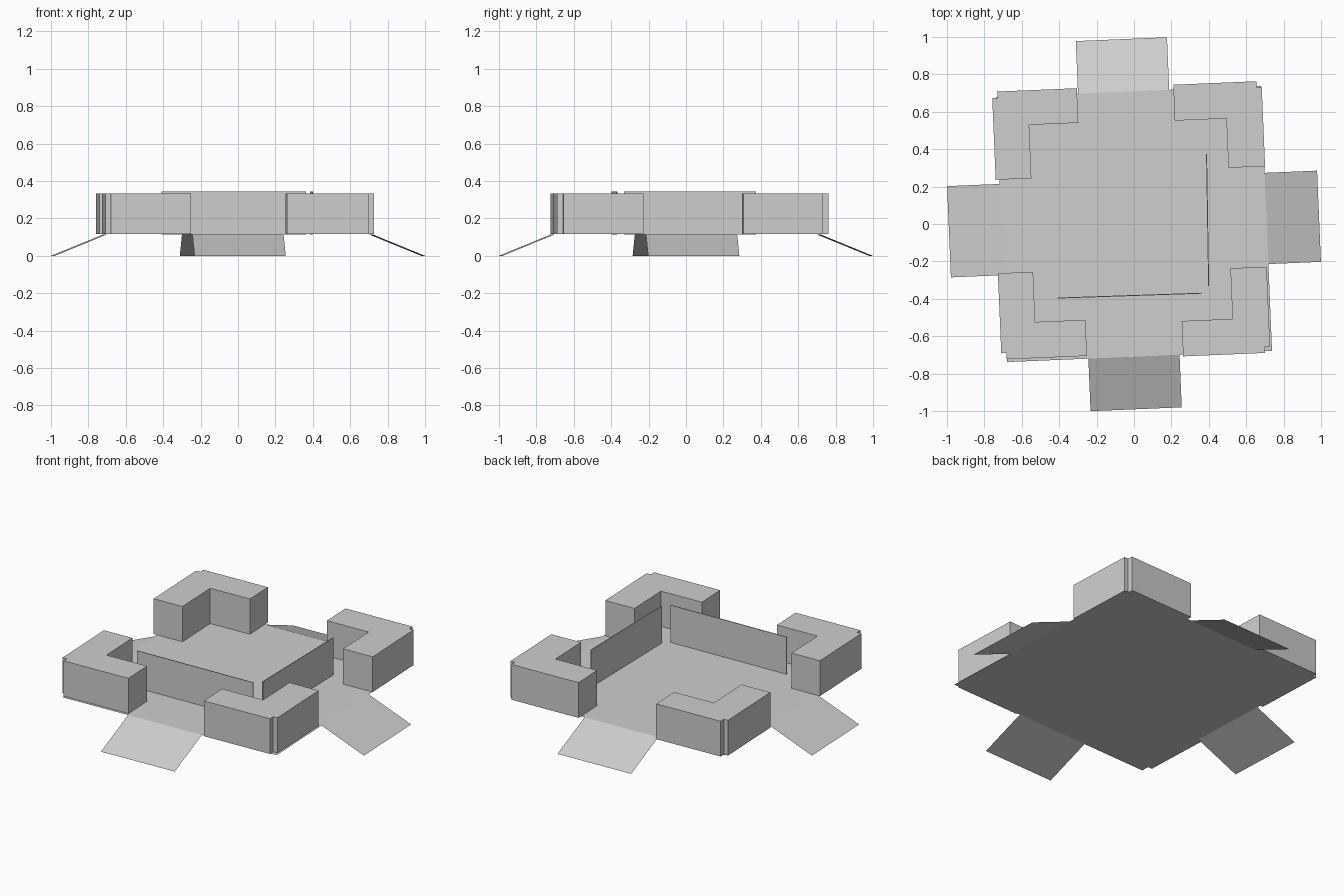
import bpy, bmesh
from math import radians
from mathutils import Matrix, Vector

cube = bpy.data.objects.get("Cube")
if cube:
    bpy.data.objects.remove(cube)

TILT = Matrix.Rotation(radians(2.4), 4, 'Z')   # whole layout is turned slightly
DECK, WALL_TOP, PANEL_TOP = 0.115, 0.333, 0.344
HALF, REACH = 0.709, 0.99

grey = bpy.data.materials.new("light grey")
grey.use_nodes = True
grey.diffuse_color = (0.62, 0.62, 0.62, 1)
grey.node_tree.nodes["Principled BSDF"].inputs["Base Color"].default_value = grey.diffuse_color


def outline(name, points, height=0.0, turn=TILT):
    """Flat polygon, optionally extruded upward into a closed prism."""
    bm = bmesh.new()
    face = bm.faces.new([bm.verts.new(p) for p in points])
    if height:
        top = bmesh.ops.extrude_face_region(bm, geom=[face], use_keep_orig=True)["geom"]
        bmesh.ops.translate(bm, vec=(0, 0, height),
                            verts=[v for v in top if isinstance(v, bmesh.types.BMVert)])
        bmesh.ops.recalc_face_normals(bm, faces=bm.faces)
    else:
        face.normal_update()
        if face.normal.z < 0:
            face.normal_flip()
    bm.transform(turn)
    mesh = bpy.data.meshes.new(name)
    bm.to_mesh(mesh)
    bm.free()
    mesh.materials.append(grey)
    obj = bpy.data.objects.new(name, mesh)
    bpy.context.collection.objects.link(obj)
    return obj


# Floor deck
outline("floor", [(x * HALF, y * HALF, DECK) for x, y in ((-1, -1), (1, -1), (1, 1), (-1, 1))])

# Four sloping ramps: side offset, quarter turns
for name, shift, quarter in (("front_ramp", -0.03, 0), ("left_ramp", 0.0, 1),
                             ("back_ramp", 0.026, 2), ("right_ramp", 0.0, 3)):
    a, b = shift - 0.244, shift + 0.244
    outline(name, [(a, -REACH, 0), (b, -REACH, 0), (b, -HALF, DECK), (a, -HALF, DECK)],
            turn=TILT @ Matrix.Rotation(radians(90 * quarter), 4, 'Z'))


# L-shaped corner walls with a small notch at the outer corner
def corner_wall(name, outer, inner, end):
    (ox, oy), (ix, iy), (ex, ey) = outer, inner, end
    nx = 0.028 if ox < 0 else -0.028
    ny = 0.033 if oy < 0 else -0.033
    loop = [(ox, ey), (ox, oy + ny), (ox + nx, oy + ny), (ox + nx, oy),
            (ex, oy), (ex, iy), (ix, iy), (ix, ey)]
    outline(name, [(x, y, DECK + 0.001) for x, y in loop], WALL_TOP - DECK - 0.001)


corner_wall("back_right_wall", (-0.729, 0.738), (-0.538, 0.553), (-0.275, 0.267))
corner_wall("back_left_wall", (0.713, 0.735), (0.517, 0.543), (0.241, 0.279))
corner_wall("front_left_wall", (0.699, -0.718), (0.505, -0.529), (0.233, -0.258))
corner_wall("front_right_wall", (-0.738, -0.694), (-0.55, -0.501), (-0.281, -0.233))


# Two thin upright panels standing on the deck
def panel(name, start, end, thick=0.005):
    a, b = Vector(start), Vector(end)
    side = (b - a).orthogonal().normalized() * thick / 2
    outline(name, [(*p, DECK) for p in (a - side, b - side, b + side, a + side)],
            PANEL_TOP - DECK, Matrix.Identity(4))


panel("front_panel", (-0.41, -0.396), (0.364, -0.37))
panel("side_panel", (0.388, 0.373), (0.399, -0.331))
